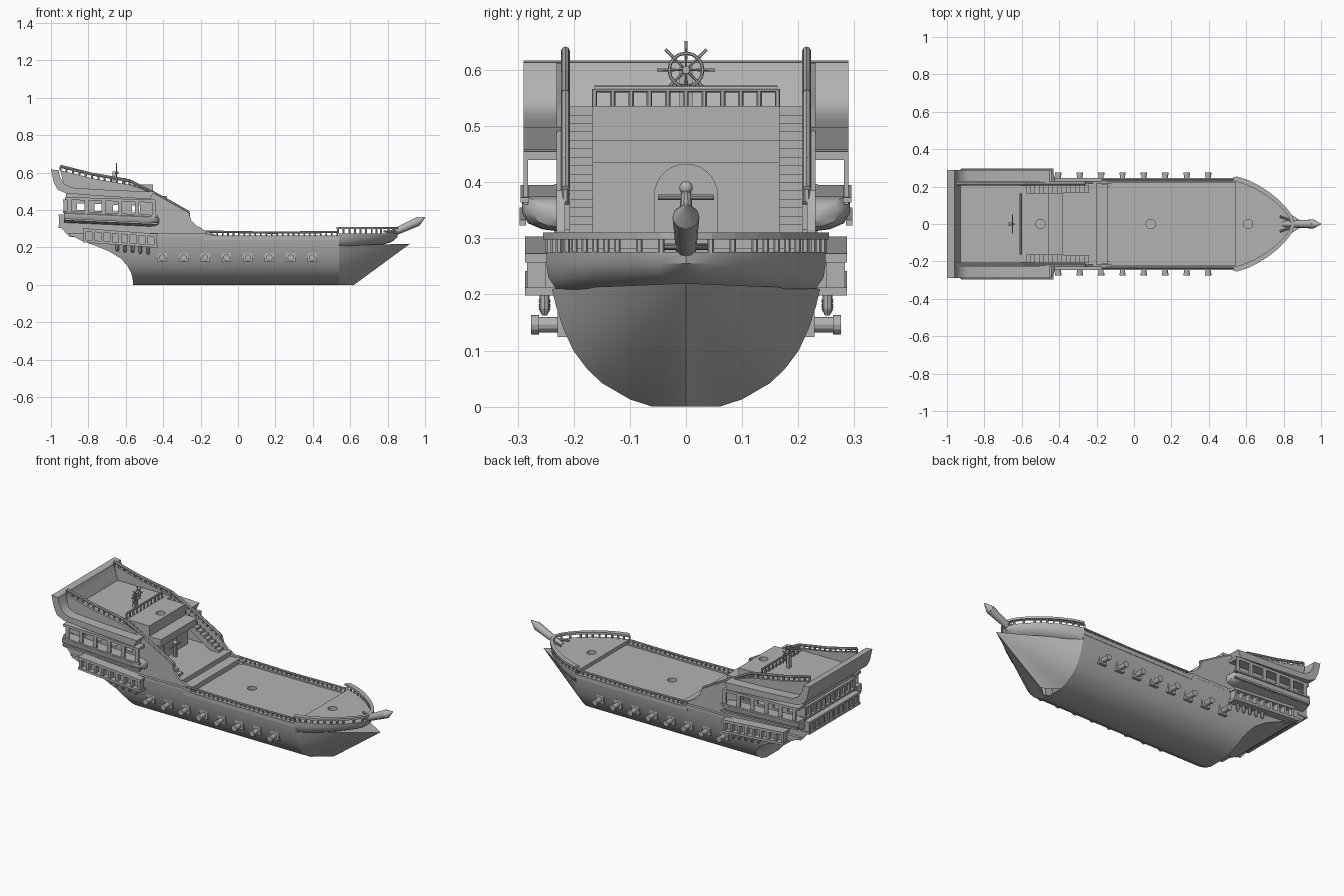
import bpy, bmesh, math
from mathutils import Vector, Matrix

if "Cube" in bpy.data.objects:
    bpy.data.objects.remove(bpy.data.objects["Cube"])

grey = bpy.data.materials.new("plain_grey")
grey.use_nodes = True
grey.diffuse_color = (0.45, 0.45, 0.45, 1)
grey.node_tree.nodes["Principled BSDF"].inputs["Base Color"].default_value = (0.45, 0.45, 0.45, 1)


def mirror_y(ob):
    mod = ob.modifiers.new("Mirror", 'MIRROR')
    mod.use_axis = (False, True, False)
    mod.use_mirror_merge = False


def finish(name, bm, mirror=False, smooth=False):
    bmesh.ops.recalc_face_normals(bm, faces=bm.faces)
    mesh = bpy.data.meshes.new(name)
    bm.to_mesh(mesh)
    bm.free()
    ob = bpy.data.objects.new(name, mesh)
    bpy.context.collection.objects.link(ob)
    mesh.materials.append(grey)
    if mirror:
        mirror_y(ob)
    if smooth:
        bpy.ops.object.select_all(action='DESELECT')
        ob.select_set(True)
        bpy.context.view_layer.objects.active = ob
        bpy.ops.object.shade_smooth_by_angle(angle=math.radians(35))
    return ob


def add_loft(bm, sections, closed=True):
    rings = [[bm.verts.new(p) for p in s] for s in sections]
    n = len(rings[0])
    for a, b in zip(rings, rings[1:]):
        for i in range(n if closed else n - 1):
            bm.faces.new((a[i], b[i], b[(i + 1) % n], a[(i + 1) % n]))
    bm.faces.new(rings[0])
    bm.faces.new(rings[-1])


def add_prism(bm, profile, y0, y1):
    add_loft(bm, [[(x, y, z) for x, z in profile] for y in (y0, y1)])


def prism(name, profile, y0, y1, mirror=False, smooth=False):
    bm = bmesh.new()
    add_prism(bm, profile, y0, y1)
    return finish(name, bm, mirror, smooth)


def rect(x0, x1, z0, z1, drop=0):
    return [(x0, z0), (x1, z0 - drop), (x1, z1 - drop), (x0, z1)]


def add_rod(bm, a, b, r, r2=None, sides=10):
    a, b = Vector(a), Vector(b)
    rot = (b - a).to_track_quat('Z', 'Y').to_matrix().to_4x4()
    bmesh.ops.create_cone(bm, cap_ends=True, segments=sides, radius1=r, radius2=r if r2 is None else r2,
                          depth=(b - a).length, matrix=Matrix.Translation((a + b) / 2) @ rot)


def along(path, step):
    # evenly spaced points on a polyline
    path = [Vector(p) for p in path]
    out = []
    for a, b in zip(path, path[1:]):
        n = max(1, round((b - a).length / step))
        out += [a.lerp(b, i / n) for i in range(n)]
    return out + [path[-1]]


def balustrade(name, path, height, radius, step, mirror=True):
    bm = bmesh.new()
    up = Vector((0, 0, height))
    for a, b in zip(path, path[1:]):
        add_rod(bm, Vector(a) + up, Vector(b) + up, radius, sides=8)
    for p in along(path, step):
        add_rod(bm, p, p + up, radius * 0.8, sides=6)
    return finish(name, bm, mirror, True)


def cut(ob, bm):
    cutter = finish("cutter", bm)
    cutter.hide_render = True
    mod = ob.modifiers.new("Cut", 'BOOLEAN')
    mod.operation, mod.object = 'DIFFERENCE', cutter
    bpy.context.view_layer.objects.active = ob
    bpy.ops.object.modifier_apply(modifier="Cut")
    bpy.data.objects.remove(cutter)


def mast_hole(ob, x):
    bm = bmesh.new()
    add_rod(bm, (x, 0, .23), (x, 0, .6), .025, sides=20)
    cut(ob, bm)


# Hull: height, half-width and stern position at each level
levels = [(0, .06, -.56), (.013, .1, -.561), (.042, .15, -.565), (.068, .177, -.573), (.1, .201, -.59),
          (.14, .219, -.625), (.18, .232, -.69), (.21, .239, -.765), (.24, .244, -.845), (.264, .247, -.89)]
bm = bmesh.new()
add_loft(bm, [[(.54, -w, z), (xs, -w, z), (xs, w, z), (.54, w, z)] for z, w, xs in levels], closed=False)
bmesh.ops.delete(bm, geom=[f for f in bm.faces if f.calc_center_median().z > .263], context='FACES_ONLY')
finish("hull", bm, smooth=True)

# Pointed beak below the bow
bm = bmesh.new()
side = [(w, z) for z, w, xs in levels[:8]]
ring = [bm.verts.new((.54, w, z)) for w, z in reversed(side)]
ring.append(bm.verts.new((.62, 0, 0)))
ring += [bm.verts.new((.54, -w, z)) for w, z in side]
tip = bm.verts.new((.92, 0, .22))
for i, v in enumerate(ring):
    bm.faces.new((v, ring[(i + 1) % len(ring)], tip))
finish("beak", bm, smooth=True)

# Rounded upper bow, foredeck and flat-topped rail
outline = [(.54, .249), (.6, .231), (.66, .203), (.72, .165), (.77, .125), (.81, .085), (.84, .045), (.855, 0)]
outline += [(x, -y) for x, y in outline[-2::-1]]
bm = bmesh.new()
add_loft(bm, [[(.54 + (x - .54) * s, y * t, z) for x, y in outline]
              for s, t, z in ((1, 1, .276), (.99, 1, .255), (.9, .985, .23), (.7, .93, .21), (.35, .85, .2))])
mast_hole(finish("upper_bow", bm, smooth=True), .61)
bm = bmesh.new()
add_loft(bm, [[(x + .005, y * 1.025, .298), (x + .005, y * 1.025, .31), (x - .014, y * .93, .31),
               (x - .014, y * .93, .298)] for x, y in outline])
for p in along([(x - .005, y * .98, .274) for x, y in outline], .04):
    add_rod(bm, p, p + Vector((0, 0, .026)), .006, sides=6)
finish("bow_rail", bm)

# Decks and waist bulwarks
mast_hole(prism("main_deck", rect(-.2, .55, .235, .255), -.236, .236), .09)
prism("waist_bulwark", rect(-.18, .54, .24, .264), .222, .246, True)
prism("quarter_deck", rect(-.9, -.2, .28, .31), -.225, .225)
prism("deck_step", rect(-.2, -.14, .24, .283), -.215, .215)
prism("poop_deck", rect(-.95, -.6, .515, .53), -.215, .215)
balustrade("waist_rail", [(-.17, .232, .266), (.18, .232, .26), (.53, .232, .264)], .019, .006, .03)

# Stern side walls with window openings
sheer = [(-.12, .268), (-.18, .293), (-.22, .315), (-.25, .345), (-.262, .385), (-.35, .435), (-.45, .49),
         (-.58, .535), (-.78, .57), (-.95, .612)]
wall = prism("stern_wall", [(-.9, .255), (-.12, .25)] + sheer + [(-.92, .49), (-.92, .38), (-.95, .36), (-.95, .31)],
             .216, .231)
bm = bmesh.new()
for x in (-.84, -.745, -.645, -.545):
    add_prism(bm, rect(x - .022, x + .022, .4 - (x + .84) * .04, .435 - (x + .84) * .04), .1, .4)
cut(wall, bm)
mirror_y(wall)
prism("hull_shoulder", [(-.89, .26), (-.12, .26), (-.18, .277), (-.91, .277)], .2, .247, True)
balustrade("stern_rail", [(x, .215, z - (.02 if x > -.5 else 0)) for x, z in sheer[4:]], .022, .008, .032)

# Side wings sweeping up into the transom board
sweep = [(-1, .617), (-.96, .613), (-.95, .575), (-.93, .54), (-.89, .52), (-.7, .508), (-.45, .498), (-.47, .458),
         (-.75, .476), (-.92, .49), (-.965, .51), (-.985, .55)]
prism("stern_wing", sweep, .22, .29, True, True)
prism("transom_board", sweep[:4] + [(-.92, .5)] + sweep[-3:], -.23, .23, smooth=True)

# Transom wall and its gallery
prism("transom_wall", [(-.9, .27), (-.95, .31), (-.95, .365), (-.92, .38), (-.92, .5), (-.9, .5), (-.9, .38),
                       (-.92, .36), (-.92, .31), (-.88, .275)], -.231, .231)
bm = bmesh.new()
for z in (.305, .365, .385, .445):
    add_prism(bm, rect(-.96 if z < .37 else -.935, -.9, z, z + .012), -.235, .235)
for i in range(11):
    y = -.225 + .045 * i
    add_prism(bm, rect(-.957, -.93, .31, .37), y - .006, y + .006)
    add_prism(bm, rect(-.932, -.9, .39, .45), y - .006, y + .006)
finish("transom_gallery", bm)

# Upper side gallery: rounded balcony, posts and sills
bulge = [(0, 1), (.85, 1), (1, .6), (1, 0), (.85, -.6), (.5, -.95), (0, -1.1)]
bm = bmesh.new()
add_loft(bm, [[(x, .222 + .07 * r * c, .365 - (x + .93) * .045 + .03 * r * s) for c, s in bulge]
              for x, r in ((-.93, 1), (-.48, 1), (-.45, .93), (-.43, .7), (-.422, .35))])
finish("balcony", bm, True, True)
bm = bmesh.new()
add_prism(bm, rect(-.925, -.44, .455, .47, .015), .22, .29)
add_prism(bm, rect(-.925, -.43, .386, .395, .022), .28, .295)
add_prism(bm, rect(-.925, -.43, .345, .355, .022), .285, .297)
for i in range(6):
    x = -.9 + .09 * i
    add_prism(bm, rect(x - .011, x + .011, .38 - i * .004, .46 - i * .002), .282, .29)
finish("upper_gallery", bm, True)

# Lower side gallery with bars and pendants
bm = bmesh.new()
for z, h, y in ((.287, .016, .287), (.228, .014, .287)):
    add_prism(bm, rect(-.83, -.43, z, z + h, .03), .22, y)
add_prism(bm, rect(-.82, -.44, .235, .29, .03), .22, .258)
for i in range(9):
    x, d = -.82 + .0472 * i, .0036 * i
    add_prism(bm, rect(x - .007, x + .007, .235 - d, .292 - d), .25, .283)
for i in range(5):
    x, z = -.645 + .041 * i, .216 - .004 * i
    add_rod(bm, (x, .252, z), (x, .252, z - .025), .009, .009, 8)
    add_rod(bm, (x, .252, z - .025), (x, .252, z - .038), .011, .004, 8)
finish("lower_gallery", bm, True)

# Cabin front with arched door, roof ledge and side stairs
prism("cabin_bulkhead", rect(-.455, -.44, .3, .44), -.167, .167)
mast_hole(prism("cabin_roof", rect(-.6, -.455, .44, .536), -.167, .167), -.5)
prism("cabin_ledge", rect(-.46, -.38, .435, .475), -.167, .167)
bm = bmesh.new()
arch = [(-.057, .31), (.057, .31)]
arch += [(.057 * math.cos(a), .376 + .057 * math.sin(a)) for a in [math.pi * i / 14 for i in range(15)]]
add_loft(bm, [[(x, y, z) for y, z in arch] for x in (-.442, -.434)])
finish("arched_door", bm)
steps = 15
run, rise = .36 / steps, .225 / steps
zigzag = [(-.24, .3)]
for i in range(steps):
    zigzag += [(-.24 - run * i, .31 + rise * (i + 1)), (-.24 - run * (i + 1), .31 + rise * (i + 1))]
prism("side_stairs", zigzag + [(-.6, .5), (-.28, .3)], .166, .208, True)
balustrade("poop_rail", [(-.605, -.163, .53), (-.605, .163, .53)], .036, .006, .033, mirror=False)

# Small post with crossbar and ball in front of the door
bm = bmesh.new()
add_rod(bm, (-.405, 0, .31), (-.405, 0, .385), .014, .009)
add_rod(bm, (-.405, -.05, .373), (-.405, .05, .373), .005)
bmesh.ops.create_uvsphere(bm, u_segments=14, v_segments=8, radius=.012, matrix=Matrix.Translation((-.405, 0, .39)))
finish("deck_post", bm, smooth=True)

# Steering wheel on its stand
bm = bmesh.new()
hub = Vector((-.65, 0, .6))
spin = [Vector((0, math.cos(math.pi * i / 8), math.sin(math.pi * i / 8))) for i in range(16)]
for i, d in enumerate(spin):
    add_rod(bm, hub + d * .03, hub + spin[(i + 1) % 16] * .03, .003, sides=6)
    if i % 2 == 0:
        add_rod(bm, hub, hub + d * .052, .0018, .003, 6)
add_rod(bm, hub - Vector((.02, 0, 0)), hub + Vector((.01, 0, 0)), .007)
add_prism(bm, rect(-.672, -.656, .53, .605), -.012, .012)
finish("steering_wheel", bm)

# Bowsprit
bm = bmesh.new()
add_rod(bm, (.8, 0, .265), (.96, 0, .338), .017, .024, 12)
add_rod(bm, (.96, 0, .338), (.998, 0, .36), .024, .003, 12)
finish("bowsprit", bm, smooth=True)
bm = bmesh.new()
add_rod(bm, (.78, .04, .285), (.87, .008, .285), .006)
finish("bowsprit_brace", bm, True)

# Gun ports and cannons
bm = bmesh.new()
for i in range(8):
    x = -.405 + .1145 * i
    add_prism(bm, rect(x - .025, x + .025, .124, .174), .2, .229)
    add_rod(bm, (x, .2, .146), (x, .264, .146), .014, sides=12)
    add_rod(bm, (x, .262, .146), (x, .276, .146), .017, sides=12)
finish("cannons", bm, True)
